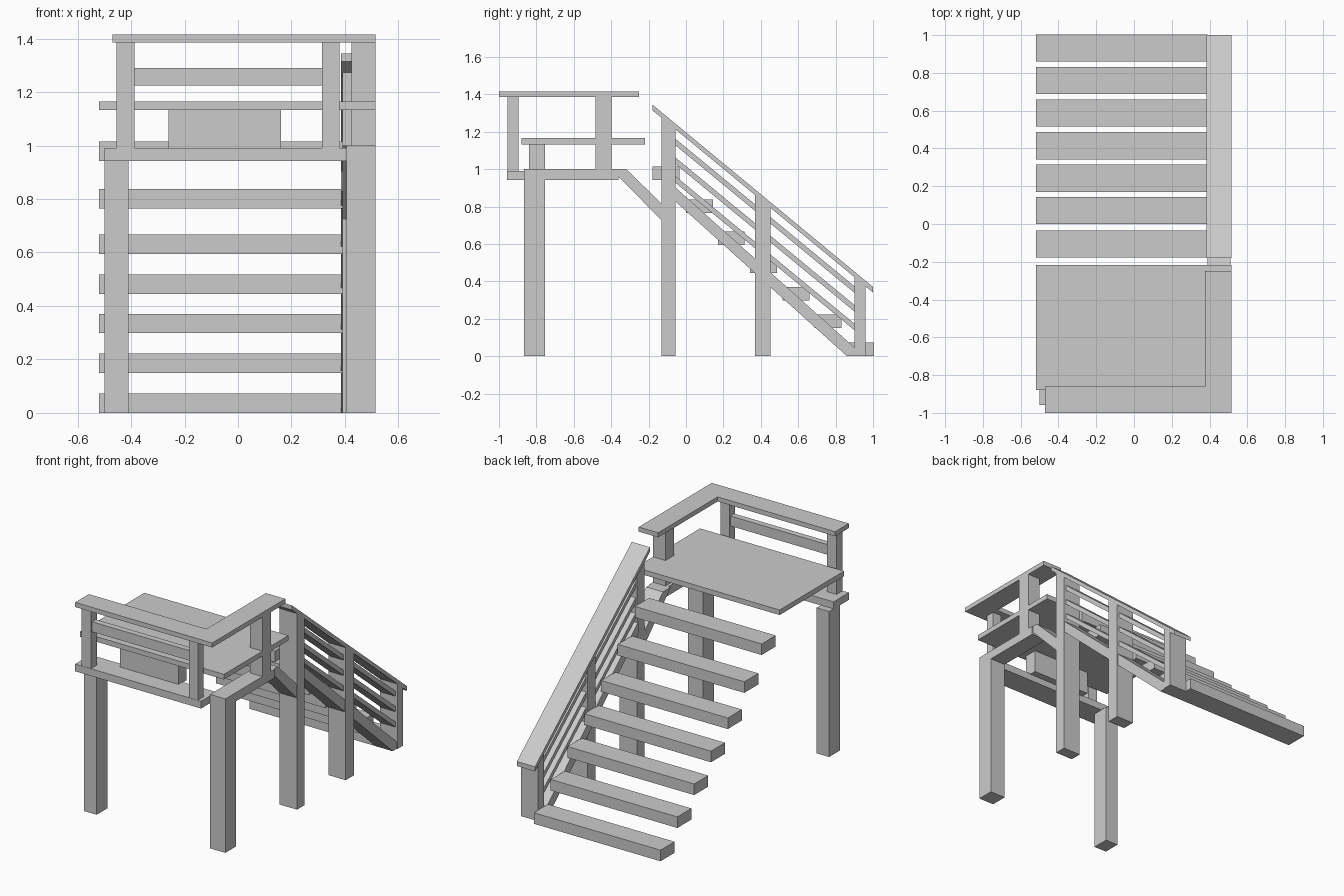
import bpy

if "Cube" in bpy.data.objects:
    bpy.data.objects.remove(bpy.data.objects["Cube"])


def mesh_object(name, verts, faces):
    me = bpy.data.meshes.new(name)
    me.from_pydata(verts, [], faces)
    me.update()
    ob = bpy.data.objects.new(name, me)
    bpy.context.collection.objects.link(ob)
    return ob


def prism(name, outline, lo, hi, axis="x"):
    """Extrude an outline: (y, z) points along x, or (x, y) points along z."""
    n = len(outline)
    if axis == "x":
        verts = [(d, a, b) for d in (lo, hi) for a, b in outline]
    else:
        verts = [(a, b, d) for d in (lo, hi) for a, b in outline]
    faces = [tuple(reversed(range(n))), tuple(range(n, 2 * n))]
    faces += [(i, (i + 1) % n, n + (i + 1) % n, n + i) for i in range(n)]
    return prism_done(mesh_object(name, verts, faces))


def prism_done(ob):
    # make normals point outward whatever the outline direction
    import bmesh
    bm = bmesh.new()
    bm.from_mesh(ob.data)
    bmesh.ops.recalc_face_normals(bm, faces=bm.faces)
    bm.to_mesh(ob.data)
    bm.free()
    return ob


def box(name, x, y, z):
    return prism(name, [(y[0], z[0]), (y[1], z[0]), (y[1], z[1]), (y[0], z[1])], *x)


def slanted(name, y0, y1, top0, top1, thick, x):
    """Sloping bar with plumb-cut ends."""
    return prism(name, [(y0, top0 - thick), (y1, top1 - thick), (y1, top1), (y0, top0)], *x)


# stair treads
tread_y = [0.86, 0.687, 0.515, 0.342, 0.17, 0.0, -0.178]
tread_z = [0.0, 0.15, 0.298, 0.445, 0.595, 0.765, 0.943]
for y, z in zip(tread_y, tread_z):
    box("stair_tread", (-0.52, 0.39), (y, y + 0.144), (z, z + 0.072))

# landing deck and the block beneath it
box("deck", (-0.52, 0.515), (-0.88, -0.218), (1.132, 1.165))
box("deck_support", (-0.26, 0.16), (-0.84, -0.755), (0.985, 1.135))

# landing frame and legs
box("front_beam", (-0.5, 0.405), (-0.957, -0.80), (0.943, 0.99))
box("side_beam", (0.405, 0.515), (-0.76, -0.36), (0.943, 1.0))
box("left_leg", (-0.5, -0.41), (-0.865, -0.755), (0, 0.945))
box("right_leg", (0.405, 0.515), (-0.865, -0.755), (0, 1.0))
prism("brace", [(-0.40, 1.0), (-0.32, 1.0), (-0.125, 0.81), (-0.125, 0.72)], 0.39, 0.51)

# landing guard: posts, middle rail and L-shaped cap
for x in ((-0.455, -0.387), (0.315, 0.38)):
    box("guard_post", x, (-0.955, -0.895), (0.985, 1.387))
box("guard_side_post", (0.425, 0.515), (-0.485, -0.397), (0.995, 1.387))
box("guard_middle_rail", (-0.39, 0.32), (-0.945, -0.905), (1.225, 1.29))
prism("guard_cap", [(-0.47, -1.0), (0.515, -1.0), (0.515, -0.25), (0.375, -0.25),
                    (0.375, -0.86), (-0.47, -0.86)], 1.385, 1.415, axis="z")


# handrail and its posts, cut to the slope
def rail_z(y):
    return 1.335 - 0.826 * (y + 0.18)


slanted("handrail", -0.18, 1.0, 1.345, 0.37, 0.03, (0.385, 0.515))
for y0, y1 in ((-0.13, -0.055), (0.37, 0.453), (0.9, 0.96)):
    prism("handrail_post", [(y0, 0), (y1, 0), (y1, rail_z(y1)), (y0, rail_z(y0))], 0.39, 0.515)

# sloping infill rails and stringer
for top in (1.165, 1.065, 0.965):
    slanted("infill_rail", -0.06, 0.905, top, top - 0.795, 0.035, (0.40, 0.50))
prism("stringer", [(-0.06, 0.83), (0.86, 0.0), (0.93, 0.0), (0.93, 0.02), (-0.06, 0.905)],
      0.385, 0.51)
